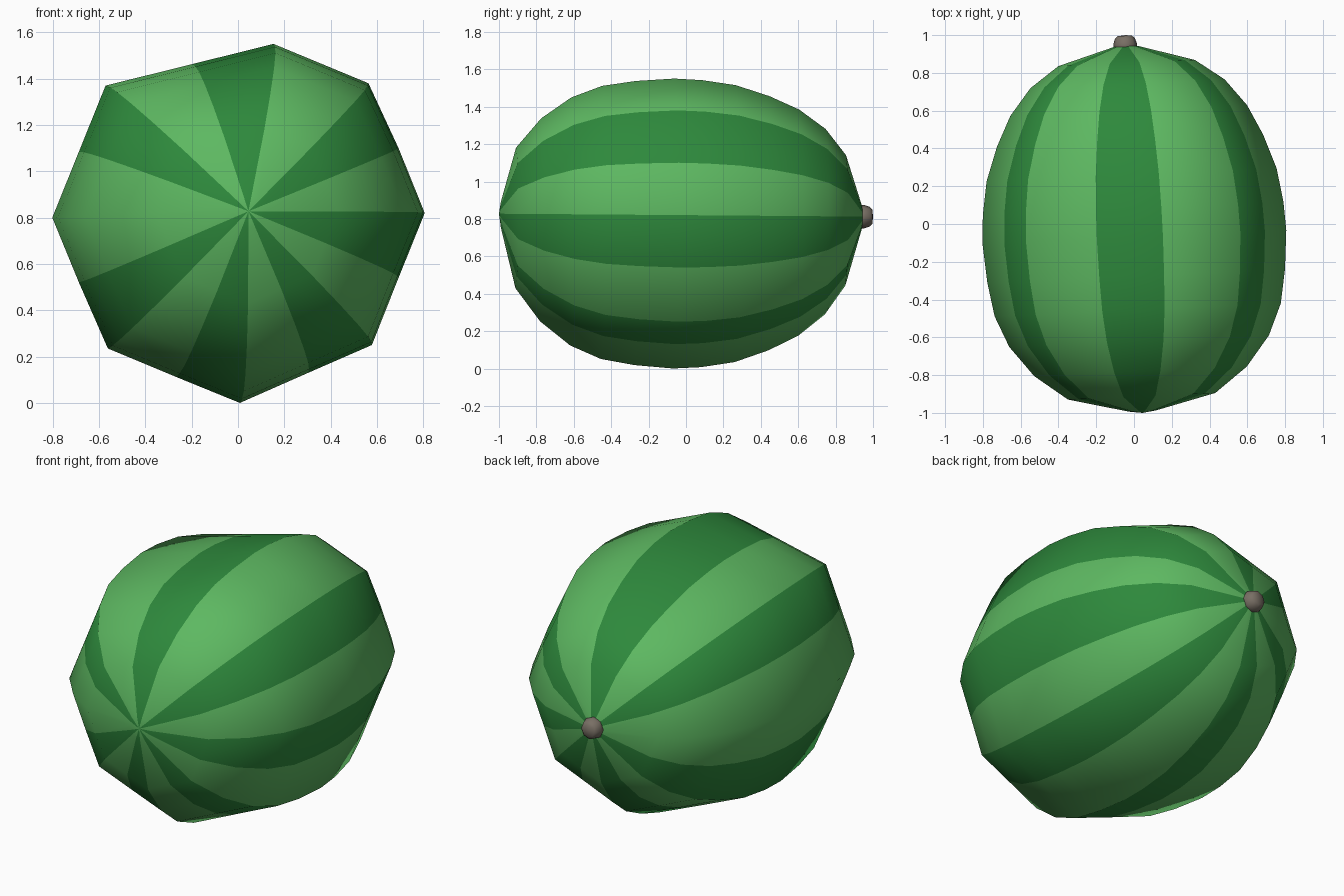
import bpy, bmesh, math

if "Cube" in bpy.data.objects:
    bpy.data.objects.remove(bpy.data.objects["Cube"])


def material(name, rgb):
    m = bpy.data.materials.new(name)
    m.diffuse_color = (*rgb, 1)
    m.use_nodes = True
    m.node_tree.nodes["Principled BSDF"].inputs["Base Color"].default_value = m.diffuse_color
    return m


def loft(name, rings, front, back, mats, stripes):
    """Skin closed rings along the length, with a pole point at each end."""
    bm = bmesh.new()
    loops = [[bm.verts.new(p) for p in r] for r in rings]
    a, b = bm.verts.new(front), bm.verts.new(back)
    n = len(loops[0])
    for j in range(n):
        k = (j + 1) % n
        faces = [bm.faces.new((a, loops[0][j], loops[0][k])),
                 bm.faces.new((b, loops[-1][k], loops[-1][j]))]
        for p, q in zip(loops, loops[1:]):
            faces.append(bm.faces.new((p[j], q[j], q[k], p[k])))
        for f in faces:
            f.smooth = True
            f.material_index = stripes[j]
    bmesh.ops.recalc_face_normals(bm, faces=bm.faces)
    me = bpy.data.meshes.new(name)
    bm.to_mesh(me)
    bm.free()
    for m in mats:
        me.materials.append(m)
    ob = bpy.data.objects.new(name, me)
    bpy.context.collection.objects.link(ob)
    return ob


YAW = 0.045


def place(x, s, z):
    """Point relative to the slightly yawed axis."""
    return (x - YAW * s, s + YAW * x, 0.82 - 0.008 * s + z)


# Uneven eight-cornered cross-section: x, z, stripe (1 = dark)
section = [(.15, 1.55, 1), (-.2, 1.463, 0), (-.575, 1.37, 1), (-.69, 1.085, 0),
           (-.805, .80, 0), (-.69, .52, 1), (-.565, .235, 0), (-.27, .112, 1),
           (.005, 0, 0), (.3, .13, 1), (.575, .25, 0), (.69, .54, 1),
           (.803, .82, 0), (.69, 1.1, 1), (.56, 1.38, 0)]

# Length profile: position, relative radius
profile = [(-.99, .09), (-.912, .485), (-.78, .70), (-.62, .855), (-.455, .942),
           (-.275, .98), (-.07, 1), (.08, .99), (.26, .955), (.44, .877),
           (.6, .78), (.742, .64), (.852, .45), (.94, .08)]

light = material("light_green", (.11, .48, .12))
dark = material("dark_green", (.027, .25, .045))
brown = material("stem_brown", (.19, .16, .13))

# Striped fruit body
rings = [[place(x * f, s, (z - .82) * f) for x, z, _ in section] for s, f in profile]
loft("melon_body", rings, place(0, -1, 0), place(0, .95, 0),
     [light, dark], [c for _, _, c in section])

# Short rounded stem
N = 8
stem = [[place(r * math.cos(i * math.tau / N) - .004, s, r * math.sin(i * math.tau / N))
         for i in range(N)] for s, r in [(.92, .064), (.955, .062), (.982, .053), (.996, .038)]]
loft("stem", stem, place(0, .9, 0), place(0, 1, 0), [brown], [0] * N)
